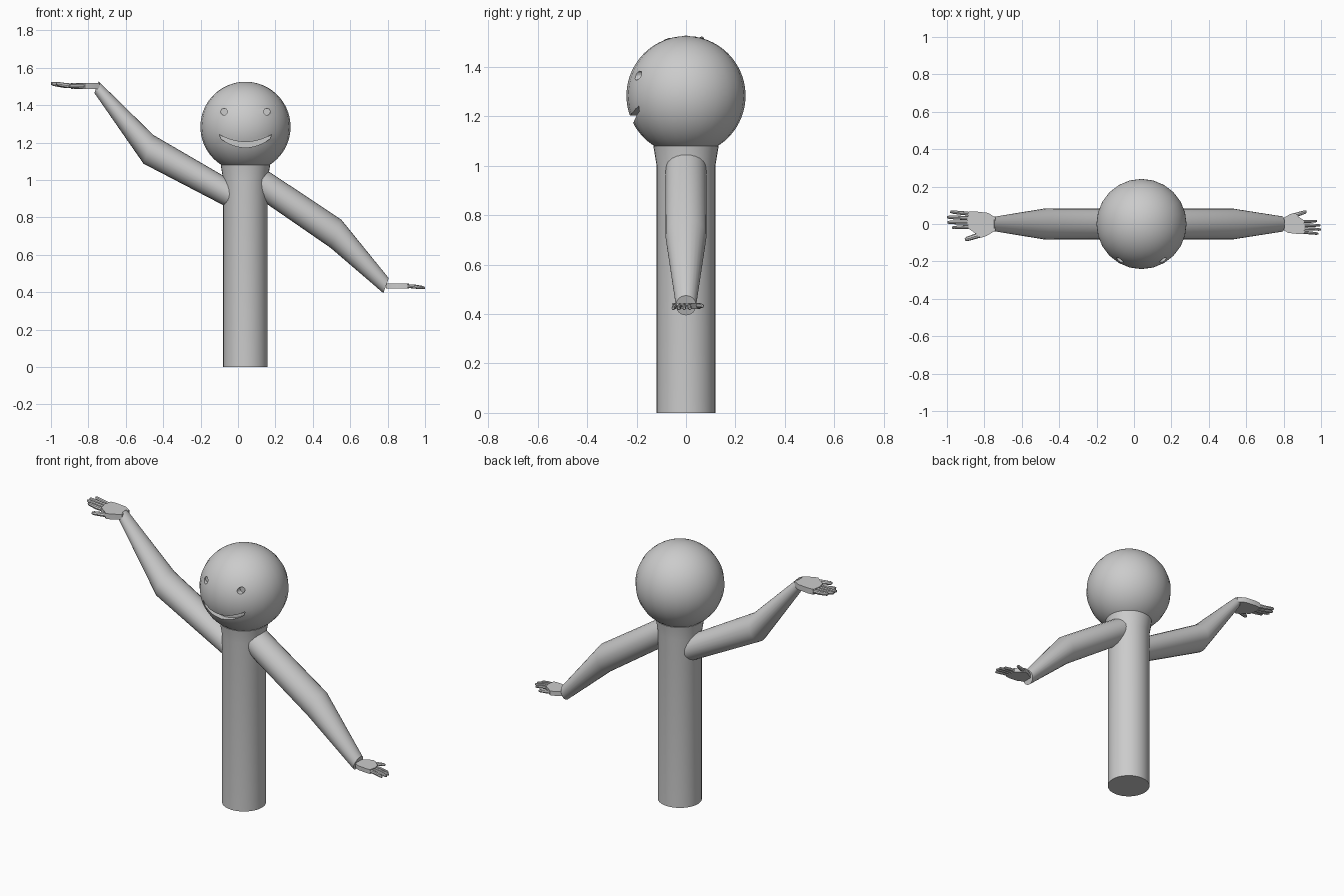
import bpy, bmesh, math
from mathutils import Vector

if "Cube" in bpy.data.objects:
    bpy.data.objects.remove(bpy.data.objects["Cube"])

CX = 0.04   # body axis


def finish(name, bm, smooth=True):
    bmesh.ops.recalc_face_normals(bm, faces=bm.faces[:])
    me = bpy.data.meshes.new(name)
    bm.to_mesh(me)
    bm.free()
    ob = bpy.data.objects.new(name, me)
    bpy.context.collection.objects.link(ob)
    if smooth:
        shade(ob)
    return ob


def shade(ob):
    bpy.ops.object.select_all(action='DESELECT')
    ob.select_set(True)
    bpy.context.view_layer.objects.active = ob
    bpy.ops.object.shade_smooth_by_angle(angle=math.radians(32))


def add_loft(bm, rings):
    """Skin a list of equal-length point rings and cap both ends."""
    rows = [[bm.verts.new(p) for p in r] for r in rings]
    n = len(rows[0])
    for a, b in zip(rows, rows[1:]):
        for i in range(n):
            bm.faces.new((a[i], a[(i + 1) % n], b[(i + 1) % n], b[i]))
    bm.faces.new(rows[0])
    bm.faces.new(rows[-1])


def ellipse(centre, ax, ay, n=24):
    c, ax, ay = Vector(centre), Vector(ax), Vector(ay)
    return [c + ax * math.cos(2 * math.pi * i / n) + ay * math.sin(2 * math.pi * i / n)
            for i in range(n)]


# body: cylinder with a flared neck
bm = bmesh.new()
add_loft(bm, [ellipse((CX, 0, z), (r, 0, 0), (0, r, 0), 32)
              for z, r in ((0, .119), (1.0, .119), (1.08, .132))])
finish("body", bm)

# head
bm = bmesh.new()
bmesh.ops.create_uvsphere(bm, u_segments=24, v_segments=40, radius=.241)
bmesh.ops.translate(bm, verts=bm.verts[:], vec=(CX, 0, 1.284))
head = finish("head", bm)

# cutters for the eyes and smile
cutters = []
for side in (-1, 1):
    bm = bmesh.new()
    add_loft(bm, [ellipse((CX + side * .115, y, 1.365), (.018, 0, 0), (0, 0, .018), 16)
                  for y in (-.3, -.175)])
    cutters.append(finish("eye_cutter", bm, False))

N = 16
ts = [-1 + 2 * i / N for i in range(N + 1)]
upper = [(CX + .14 * t, 1.203 + .04 * t * t) for t in ts]
lower = [(CX + .132 * t, 1.174 + .046 * t * t) for t in reversed(ts)]
bm = bmesh.new()
add_loft(bm, [[(x, y, z) for x, z in upper + lower] for y in (-.3, -.18)])
cutters.append(finish("smile_cutter", bm, False))

bpy.context.view_layer.objects.active = head
for c in cutters:
    m = head.modifiers.new("cut", 'BOOLEAN')
    m.operation, m.solver, m.object = 'DIFFERENCE', 'EXACT', c
    bpy.ops.object.modifier_apply(modifier=m.name)
    bpy.data.objects.remove(c)
shade(head)


# arms: tapered tubes, each ring given by top point, bottom point and depth radius
def arm(name, rings):
    bm = bmesh.new()
    loops = []
    for (tx, tz), (bx, bz), r in rings:
        loops.append(ellipse(((tx + bx) / 2, 0, (tz + bz) / 2),
                             ((tx - bx) / 2, 0, (tz - bz) / 2), (0, r, 0)))
    add_loft(bm, loops)
    finish(name, bm)


arm("raised_arm", [((.0, .977), (-.05, .85), .082),
                   ((-.452, 1.24), (-.505, 1.087), .083),
                   ((-.745, 1.527), (-.768, 1.465), .037)])
arm("lowered_arm", [((.12, 1.075), (.07, .93), .082),
                    ((.553, .787), (.495, .637), .083),
                    ((.806, .475), (.777, .395), .041)])

# hands: flat palm, four fingers and a thumb in local (out, across, up) space
PALM = [(-.01, .035), (.03, .06), (.10, .068), (.135, .066), (.145, .02),
        (.135, -.026), (.10, -.05), (.07, -.075), (.04, -.065), (-.01, -.035)]
# base, tip, width of each digit
DIGITS = [((.12, .054), (.235, .066), .018), ((.12, .031), (.252, .037), .019),
          ((.12, .008), (.25, .009), .019), ((.12, -.015), (.225, -.02), .018),
          ((.06, -.055), (.155, -.084), .024)]


def hand(name, origin, scale, flip, curl):
    bm = bmesh.new()
    add_loft(bm, [[(u, v, w) for u, v in PALM] for w in (-.016, .016)])
    for k, (a, b, width) in enumerate(DIGITS):
        a, b = Vector(a), Vector(b)
        d = (b - a).normalized()
        s = Vector((-d.y, d.x, 0))
        rings = []
        for t, f in ((0, 1), (.45, 1), (.9, .85), (1, .5)):
            p = a.lerp(b, t)
            c = Vector((p.x, p.y, curl * t * t if k < 4 else 0))
            rings.append(ellipse(c, s * width * f * .58, (0, 0, .013 * f), 8))
        add_loft(bm, rings)
    for v in bm.verts:
        v.co = Vector(origin) + Vector((v.co.x * flip, v.co.y * -flip, v.co.z)) * scale
    finish(name, bm)


hand("raised_hand", (-.75, 0, 1.502), .99, -1, .014)
hand("lowered_hand", (.80, 0, .433), .79, 1, -.013)
